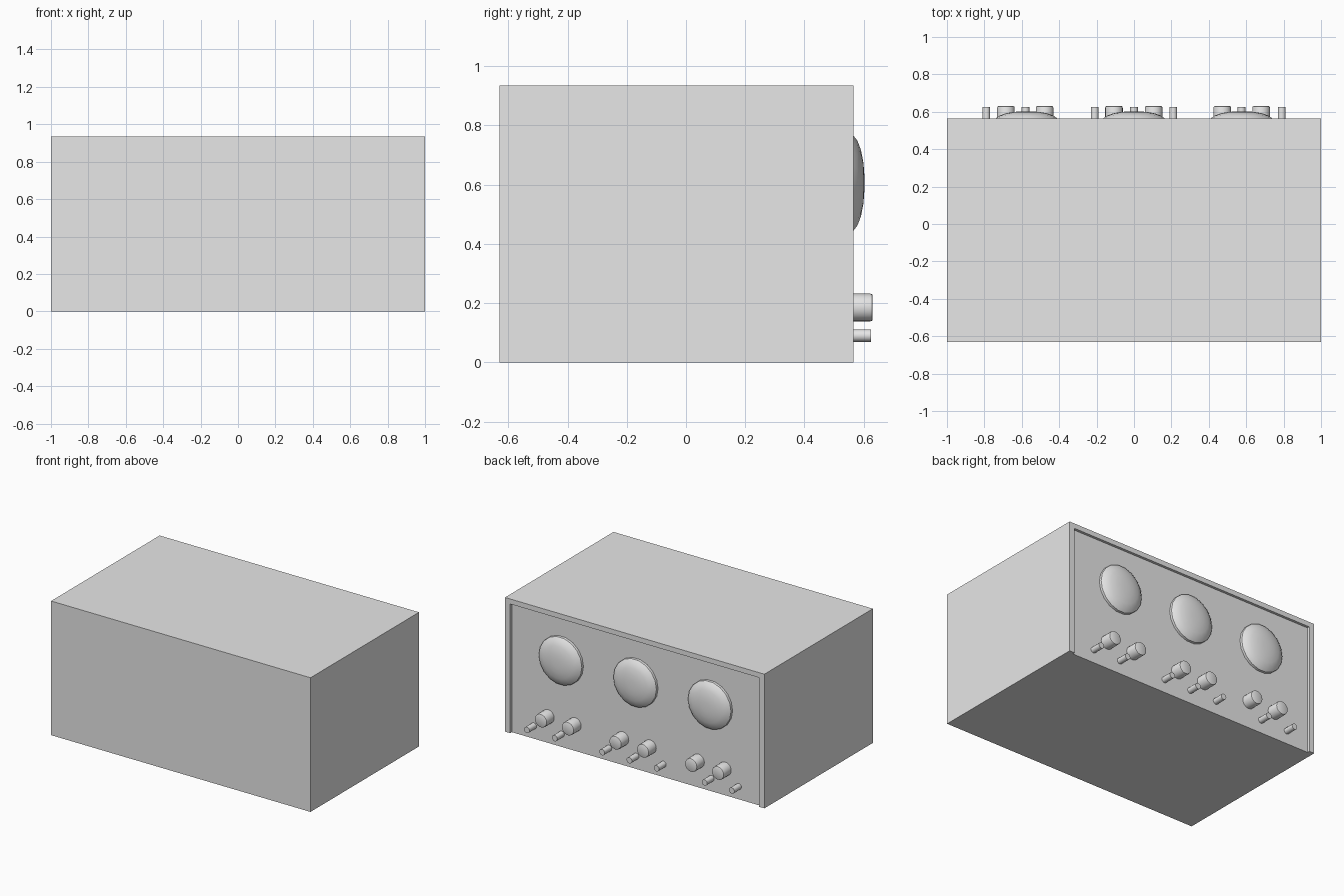
import bpy, bmesh, math

if "Cube" in bpy.data.objects:
    bpy.data.objects.remove(bpy.data.objects["Cube"], do_unlink=True)

grey = bpy.data.materials.new("plain_grey")
grey.use_nodes = True
grey.diffuse_color = (0.8, 0.8, 0.8, 1)
grey.node_tree.nodes["Principled BSDF"].inputs["Base Color"].default_value = (0.8, 0.8, 0.8, 1)

PANEL_Y = 0.547


def box(name, lo, hi):
    bpy.ops.mesh.primitive_cube_add(size=1, location=[(a + b) / 2 for a, b in zip(lo, hi)])
    ob = bpy.context.object
    ob.name = name
    ob.scale = [b - a for a, b in zip(lo, hi)]
    bpy.ops.object.transform_apply(location=False, rotation=False, scale=True)
    ob.data.materials.append(grey)
    return ob


def turned(name, profile, sides, x, z, angle=35):
    """Lathe a (radius, y) profile about the y axis; the last ring is closed."""
    bm = bmesh.new()
    rings = []
    for r, y in profile:
        rings.append([bm.verts.new((r * math.cos(t), y, r * math.sin(t)))
                      for t in (2 * math.pi * i / sides for i in range(sides))])
    for a, b in zip(rings, rings[1:]):
        for i in range(sides):
            j = (i + 1) % sides
            bm.faces.new((a[i], b[i], b[j], a[j]))
    bm.faces.new(rings[0])
    bm.faces.new(rings[-1])
    bmesh.ops.recalc_face_normals(bm, faces=bm.faces)
    me = bpy.data.meshes.new(name)
    bm.to_mesh(me)
    bm.free()
    me.materials.append(grey)
    ob = bpy.data.objects.new(name, me)
    bpy.context.collection.objects.link(ob)
    ob.location = (x, 0, z)
    bpy.ops.object.select_all(action='DESELECT')
    ob.select_set(True)
    bpy.context.view_layer.objects.active = ob
    bpy.ops.object.shade_smooth_by_angle(angle=math.radians(angle))


# Cabinet with a recessed control panel, open along the bottom edge
cabinet = box("cabinet", (-1, -0.63, 0), (1, 0.565, 0.935))
cutter = box("panel_cutter", (-0.96, PANEL_Y, -0.1), (0.96, 0.7, 0.9))
cutter.hide_render = True
mod = cabinet.modifiers.new("recess", 'BOOLEAN')
mod.operation = 'DIFFERENCE'
mod.solver = 'EXACT'
mod.object = cutter
bpy.context.view_layer.objects.active = cabinet
bpy.ops.object.modifier_apply(modifier=mod.name)
bpy.data.objects.remove(cutter, do_unlink=True)

# Domed dials
dome = [(0.168, 0.54), (0.166, 0.563), (0.145, 0.579), (0.113, 0.591),
        (0.07, 0.599), (0.03, 0.602)]
for x in (-0.575, 0, 0.575):
    turned("dial_dome", dome, 18, x, 0.605)

# Large knobs with a softened outer edge
knob = [(0.047, 0.54), (0.047, 0.621), (0.045, 0.628), (0.041, 0.63)]
for x in (-0.685, -0.478, -0.107, 0.105, 0.472, 0.68):
    turned("knob", knob, 20, x, 0.185)

# Small pins below the knobs
pin = [(0.021, 0.54), (0.021, 0.625)]
for x in (-0.79, -0.58, -0.21, 0, 0.21, 0.575, 0.79):
    turned("pin", pin, 12, x, 0.09)
